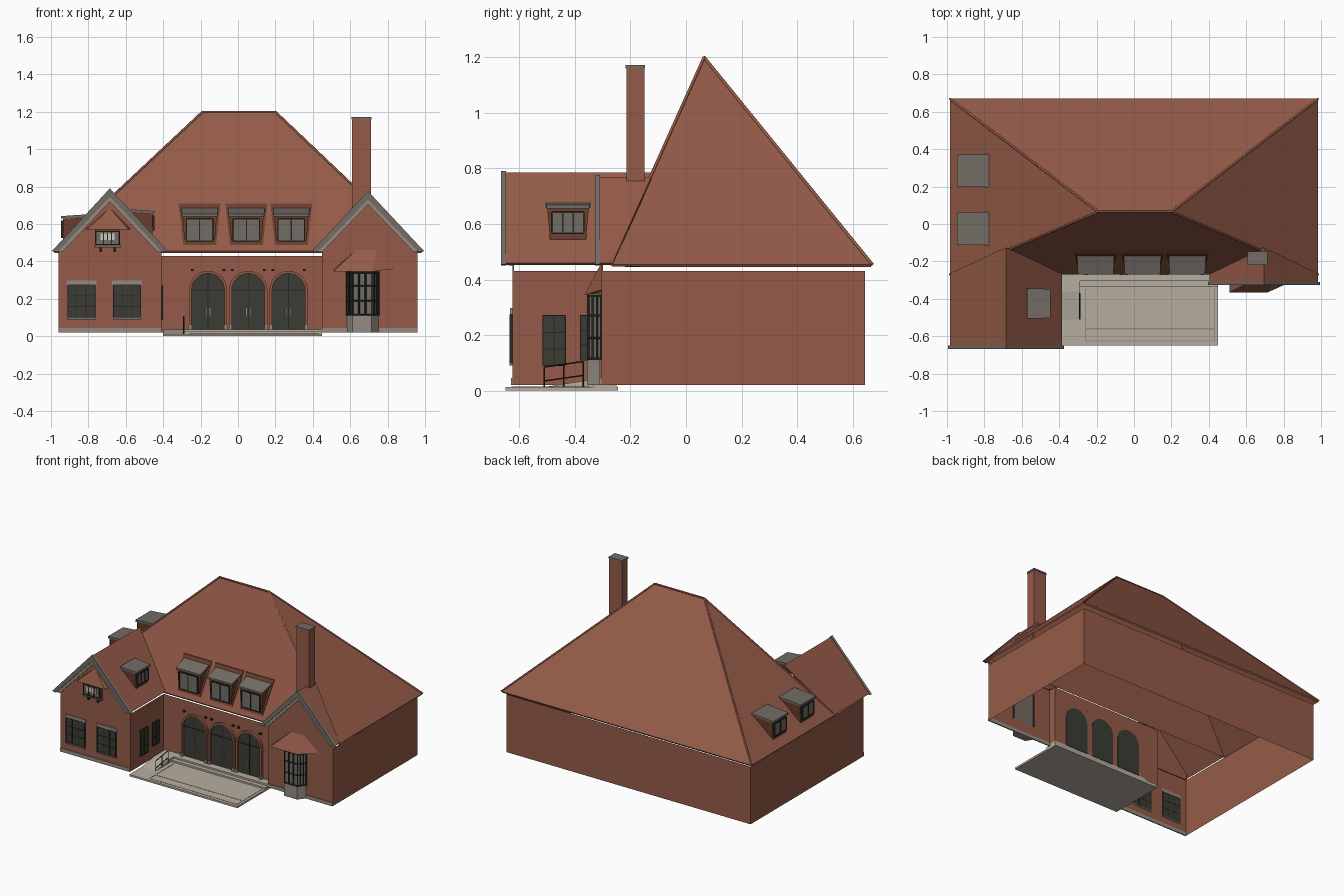
import bpy, bmesh
from math import pi, sin, cos, radians
from mathutils import Matrix, Vector

cube = bpy.data.objects.get("Cube")
if cube:
    bpy.data.objects.remove(cube)


def material(name, r, g, b):
    m = bpy.data.materials.new(name)
    m.use_nodes = True
    m.diffuse_color = (r, g, b, 1)
    m.node_tree.nodes["Principled BSDF"].inputs["Base Color"].default_value = (r, g, b, 1)
    return m


BRICK = material("red brick", 0.30, 0.105, 0.065)
SHADE = material("dark brick", 0.15, 0.05, 0.03)
GREY = material("grey lead", 0.17, 0.15, 0.13)
TRIM = material("grey stone", 0.30, 0.26, 0.22)
PAVING = material("pale paving", 0.47, 0.42, 0.35)
DARK = material("dark green glazing", 0.045, 0.046, 0.035)
FRAME = material("black frame", 0.02, 0.02, 0.016)
LIGHT = material("pale glass", 0.6, 0.57, 0.48)
FLAT = Matrix.Identity(4)


def finish(name, bm, mat, m=FLAT):
    bm.transform(m)
    mesh = bpy.data.meshes.new(name)
    bm.to_mesh(mesh)
    bm.free()
    mesh.materials.append(mat)
    ob = bpy.data.objects.new(name, mesh)
    bpy.context.collection.objects.link(ob)
    return ob


def hull(name, pts, mat, m=FLAT):
    bm = bmesh.new()
    for p in pts:
        bm.verts.new(p)
    bmesh.ops.convex_hull(bm, input=bm.verts[:])
    bmesh.ops.dissolve_limit(bm, angle_limit=radians(1), verts=bm.verts[:], edges=bm.edges[:])
    bmesh.ops.recalc_face_normals(bm, faces=bm.faces[:])
    return finish(name, bm, mat, m)


def box(name, xs, ys, zs, mat, m=FLAT):
    return hull(name, [(x, y, z) for x in xs for y in ys for z in zs], mat, m)


def prism(name, profile, y0, y1, mat, m=FLAT):
    """Extrude an x-z outline from y0 to y1."""
    bm = bmesh.new()
    face = bm.faces.new([bm.verts.new((x, y0, z)) for x, z in profile])
    new = bmesh.ops.extrude_face_region(bm, geom=[face])["geom"]
    bmesh.ops.translate(bm, vec=(0, y1 - y0, 0), verts=[v for v in new if isinstance(v, bmesh.types.BMVert)])
    bmesh.ops.recalc_face_normals(bm, faces=bm.faces[:])
    return finish(name, bm, mat, m)


def sheet(name, pts, faces, mat, thick=0):
    bm = bmesh.new()
    vs = [bm.verts.new(p) for p in pts]
    for f in faces:
        bm.faces.new([vs[i] for i in f])
    ob = finish(name, bm, mat)
    if thick:
        mod = ob.modifiers.new("thickness", "SOLIDIFY")
        mod.thickness, mod.offset = thick, -1
    return ob


def tube(name, pts, r, mat):
    c = bpy.data.curves.new(name, "CURVE")
    c.dimensions, c.bevel_depth, c.bevel_resolution = "3D", r, 1
    s = c.splines.new("POLY")
    s.points.add(len(pts) - 1)
    for p, q in zip(s.points, pts):
        p.co = (*q, 1)
    c.materials.append(mat)
    ob = bpy.data.objects.new(name, c)
    bpy.context.collection.objects.link(ob)


def place(x, y, yaw=0):
    """Local frame on a wall: -y points outward."""
    return Matrix.Translation((x, y, 0)) @ Matrix.Rotation(radians(yaw), 4, "Z")


def window(name, m, w, z0, z1, glass, cols=2, rows=2, bar=0.006):
    box(name + "_glass", (-w / 2, w / 2), (-0.004, 0.004), (z0, z1), glass, m)
    for i in range(cols + 1):
        x = -w / 2 + w * i / cols
        box(name + "_upright", (x - bar / 2, x + bar / 2), (-0.008, 0.005), (z0, z1), FRAME, m)
    for i in range(rows + 1):
        z = z0 + (z1 - z0) * i / rows
        box(name + "_rail", (-w / 2, w / 2), (-0.007, 0.005), (z - bar / 2, z + bar / 2), FRAME, m)


# Walls: one open shell following the footprint
plan = [(-0.96, 0.645), (-0.96, -0.625), (-0.41, -0.625), (-0.41, -0.25),
        (0.45, -0.25), (0.45, -0.305), (0.96, -0.305), (0.96, 0.645)]
n = len(plan)
sheet("walls", [(x, y, z) for z in (0.02, 0.43) for x, y in plan],
      [(i, (i + 1) % n, (i + 1) % n + n, i + n) for i in range(n)], BRICK)

# Main hipped roof with ridge and hip caps
eave = [(-0.985, -0.27, 0.455), (0.985, -0.27, 0.455), (0.985, 0.67, 0.455), (-0.985, 0.67, 0.455)]
ridge = [(-0.19, 0.065, 1.2), (0.2, 0.065, 1.2)]
sheet("main_roof", eave + ridge, [(0, 1, 5, 4), (1, 2, 5), (2, 3, 4, 5), (3, 0, 4)], BRICK, 0.012)
tube("ridge_cap", ridge, 0.006, BRICK)
for corner, end in zip(eave, (0, 1, 1, 0)):
    tube("hip_cap", [corner, ridge[end]], 0.006, BRICK)


# Gabled wings: end wall, roof slopes, verge boards, plinth
def wing(side, cx, half, x0, x1, front, apex, reach):
    prism(side + "_gable_wall", [(x0, 0.43), (x1, 0.43), (x1, 0.475), (cx, apex - 0.02), (x0, 0.475)],
          front, front + 0.006, BRICK)
    y = front - reach
    sheet(side + "_wing_roof",
          [(cx - half, y, 0.46), (cx, y, apex), (cx + half, y, 0.46),
           (cx - half, -0.265, 0.46), (cx, -0.125, apex), (cx + half, -0.265, 0.46)],
          [(0, 1, 4, 3), (1, 2, 5, 4)], BRICK, 0.012)
    for s in (-1, 1):
        foot = cx + s * (half + 0.01)
        for name, drop, depth in (("verge_board", 0.03, 0.014), ("verge_moulding", 0.055, 0.006)):
            prism(side + "_" + name, [(cx, apex + 0.006), (foot, 0.455), (foot - s * drop, 0.45),
                                      (cx, apex - drop - 0.01)], y - depth, y + 0.004,
                  GREY if drop < 0.04 else TRIM)
    box(side + "_plinth", (x0, x1), (front - 0.006, front + 0.002), (0.02, 0.045), TRIM)


wing("left_front", -0.685, 0.3, -0.96, -0.41, -0.625, 0.785, 0.028)
wing("right_front", 0.695, 0.29, 0.45, 0.96, -0.305, 0.77, 0.008)

# Chimney
box("chimney", (0.61, 0.71), (-0.215, -0.15), (0.6, 1.16), BRICK)
box("chimney_cap", (0.607, 0.713), (-0.218, -0.147), (1.16, 1.172), GREY)


# Dormers: tapered body, lead roof, glazed front
def dormer(name, m, w, z0, z1, depth, zb, cols):
    b, t = w * 0.42, w * 0.48
    ends = [(s * t, y, z) for s in (-1, 1) for y, z in ((0, z1), (depth, zb))]
    hull(name + "_body", ends + [(-b, 0, z0), (b, 0, z0)], SHADE, m)
    hull(name + "_roof", [(s * (w / 2 + grow), y, z + up) for s in (-1, 1) for up in (0, 0.014)
                          for y, z, grow in ((-0.012, z1, 0), (depth, zb, 0.004))], GREY, m)
    window(name + "_window", m @ Matrix.Translation((0, -0.004, 0)), w * 0.74, z0 + 0.022, z1 - 0.012, GREY, cols, 1)


def front_roof_y(z):
    return -0.27 + (z - 0.455) * 0.335 / 0.745


for x in (-0.205, 0.045, 0.285):
    dormer("front_dormer", place(x, -0.257), 0.19, 0.488, 0.64, 0.085, 0.672, 2)
    hull("dormer_surround", [(x + s * hw, front_roof_y(z) - d, z) for s in (-1, 1) for d in (0, 0.006)
                             for hw, z in ((0.088, 0.488), (0.112, 0.71))], SHADE)
for y in (0.285, -0.025):
    dormer("side_dormer", place(-0.935, y, -90), 0.17, 0.505, 0.628, 0.16, 0.64, 2)
dormer("wing_dormer", place(-0.458, -0.425, 90), 0.155, 0.545, 0.655, 0.115, 0.665, 3)

# Left wing windows, lintels and sills
for x in (-0.8375, -0.5925):
    window("wing_window", place(x, -0.627), 0.145, 0.1, 0.275, DARK, 3, 3, 0.004)
    box("window_lintel", (x - 0.08, x + 0.08), (-0.633, -0.622), (0.275, 0.297), TRIM)
    box("window_sill", (x - 0.077, x + 0.077), (-0.636, -0.622), (0.09, 0.1), GREY)
window("wing_side_door", place(-0.408, -0.475, 90), 0.08, 0.09, 0.27, DARK, 2, 3, 0.004)
window("wing_side_window", place(-0.408, -0.345, 90), 0.07, 0.11, 0.27, DARK, 2, 3, 0.004)

# Small gable oriel with hood and brackets
box("oriel_body", (-0.765, -0.63), (-0.643, -0.62), (0.48, 0.57), SHADE)
window("oriel_window", place(-0.698, -0.645), 0.125, 0.49, 0.56, GREY, 3, 1)
box("oriel_pane", (-0.735, -0.66), (-0.652, -0.645), (0.515, 0.55), LIGHT)
box("oriel_pane_bar", (-0.7, -0.695), (-0.654, -0.645), (0.515, 0.55), FRAME)
box("oriel_sill", (-0.77, -0.625), (-0.65, -0.62), (0.475, 0.484), GREY)
for x in (-0.74, -0.665):
    box("oriel_bracket", (x, x + 0.012), (-0.64, -0.62), (0.45, 0.478), FRAME)
hull("oriel_hood", [(-0.815, -0.625, 0.575), (-0.575, -0.625, 0.575), (-0.685, -0.625, 0.685),
                    (-0.805, -0.66, 0.57), (-0.585, -0.66, 0.57)], BRICK)


# Arched entrance: doors, surrounds, piers, lanterns
def arch(x, r, z0, spring):
    return [(x + r, z0)] + [(x + r * cos(pi * i / 16), spring + r * sin(pi * i / 16)) for i in range(17)] + [(x - r, z0)]


for x in (-0.16, 0.055, 0.27):
    r, spring = 0.0875, 0.248
    prism("arched_door", arch(x, r, 0.037, spring), -0.255, -0.247, DARK)
    outer, inner = arch(x, r + 0.014, 0.037, spring), arch(x, r, 0.037, spring)
    k = len(outer)
    bm = bmesh.new()
    a = [bm.verts.new((p, -0.268, q)) for p, q in outer]
    b = [bm.verts.new((p, -0.268, q)) for p, q in inner]
    for i in range(k - 1):
        bm.faces.new((a[i], a[i + 1], b[i + 1], b[i]))
    ring = finish("arch_surround", bm, BRICK)
    ring.modifiers.new("depth", "SOLIDIFY").thickness = 0.018
    ring.modifiers["depth"].offset = -1
    box("door_split", (x - 0.002, x + 0.002), (-0.258, -0.25), (0.037, spring + r), FRAME)
    box("door_transom", (x - r, x + r), (-0.258, -0.25), (spring - 0.003, spring + 0.003), FRAME)
    for s in (-1, 1):
        box("door_handle", (x + s * 0.01 - 0.002, x + s * 0.01 + 0.002), (-0.262, -0.25), (0.11, 0.15), TRIM)
        box("pier_base", (x + s * 0.095 - 0.009, x + s * 0.095 + 0.009), (-0.274, -0.25), (0.037, 0.06), TRIM)
        box("wall_lantern", (x + s * 0.085 - 0.007, x + s * 0.085 + 0.007), (-0.264, -0.25), (0.348, 0.36), FRAME)

# Terrace, steps, paving bands and ramp
box("terrace", (-0.4, 0.45), (-0.65, -0.245), (0, 0.013), PAVING)
box("lower_step", (-0.29, 0.45), (-0.335, -0.25), (0.013, 0.025), PAVING)
box("upper_step", (-0.29, 0.45), (-0.305, -0.25), (0.025, 0.037), PAVING)
for y in (-0.56, -0.625):
    box("paving_band", (-0.26, 0.43), (y - 0.003, y + 0.003), (0.012, 0.0145), TRIM)
for x in (-0.26, 0.43):
    box("paving_edge", (x - 0.003, x + 0.003), (-0.625, -0.345), (0.012, 0.0145), TRIM)
hull("ramp", [(x, y, z) for x in (-0.4, -0.29)
              for y, z in ((-0.51, 0.013), (-0.25, 0.013), (-0.36, 0.037), (-0.25, 0.037))], PAVING)
for z in (0.035, 0.085):
    tube("ramp_rail", [(-0.29, -0.51, z), (-0.29, -0.37, z + 0.02)], 0.003, FRAME)
for y, z in ((-0.51, 0.085), (-0.44, 0.095), (-0.37, 0.105)):
    tube("ramp_post", [(-0.29, y, 0.013), (-0.29, y, z)], 0.003, FRAME)

# Bay window on the right wing: stone base, glazing, posts, hood
bay = [(0.583, -0.305), (0.612, -0.352), (0.715, -0.352), (0.752, -0.305)]
hull("bay_base", [(x, y - 0.004, z) for x, y in bay for z in (0.02, 0.11)], TRIM)
hull("bay_glazing", [(x, y, z) for x, y in bay for z in (0.11, 0.35)], GREY)
for p, q in zip(bay, bay[1:]):
    p, q = Vector(p), Vector(q)
    for t in (0, 0.33, 0.67, 1):
        x, y = p.lerp(q, t)
        tube("bay_post", [(x, y, 0.11), (x, y, 0.345)], 0.005, FRAME)
    for z in (0.115, 0.19, 0.27, 0.34):
        tube("bay_bar", [(*p, z), (*q, z)], 0.004, FRAME)
hull("bay_hood", [(0.51, -0.365, 0.345), (0.715, -0.365, 0.345), (0.85, -0.305, 0.362), (0.51, -0.305, 0.355),
                  (0.63, -0.305, 0.46), (0.74, -0.305, 0.46)], BRICK)
